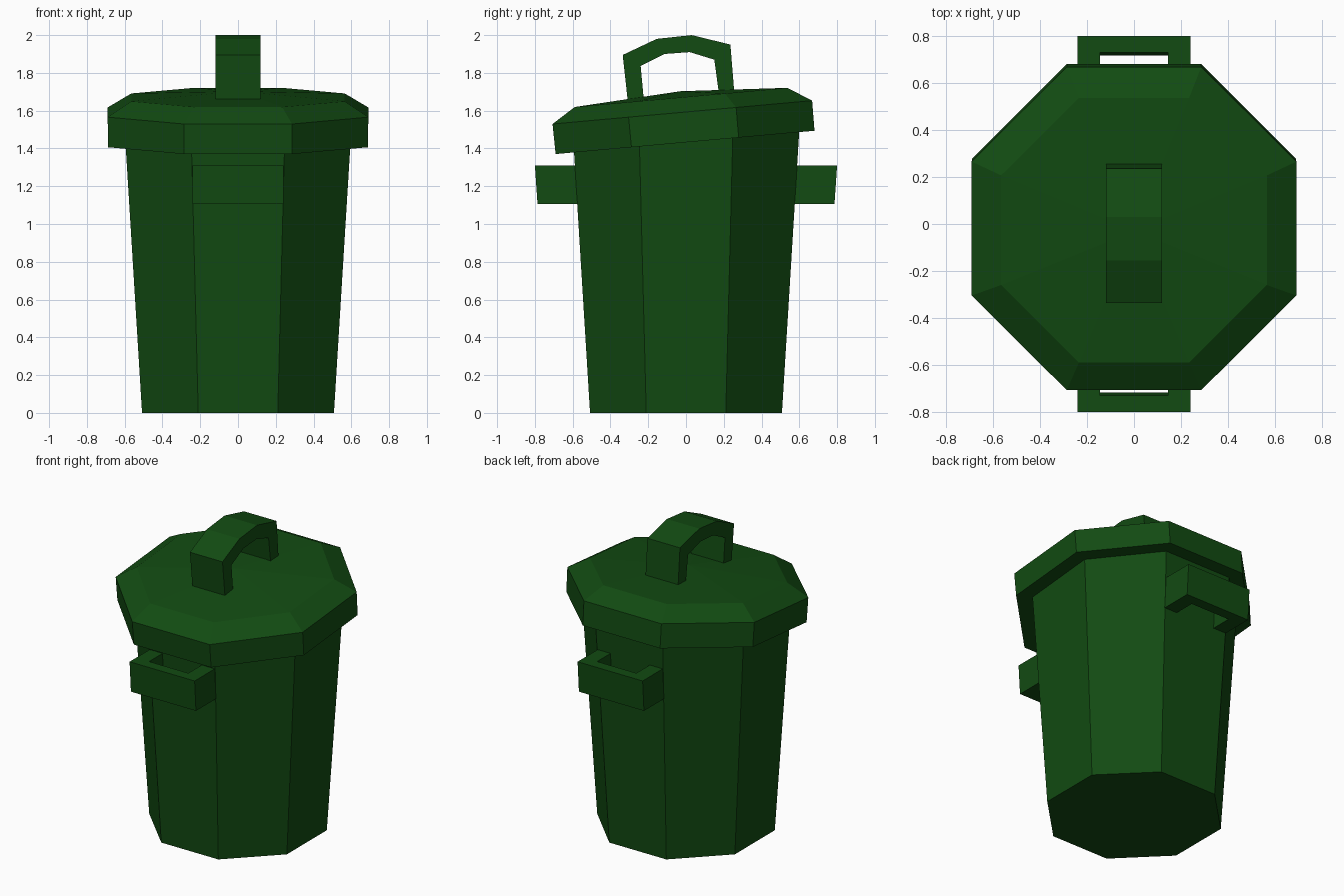
import bpy, bmesh, math
from mathutils import Matrix

if "Cube" in bpy.data.objects:
    bpy.data.objects.remove(bpy.data.objects["Cube"])

green = bpy.data.materials.new("dark_green")
green.diffuse_color = (0.006, 0.07, 0.006, 1)
green.use_nodes = True
green.node_tree.nodes["Principled BSDF"].inputs["Base Color"].default_value = green.diffuse_color


def finish(name, bm):
    bmesh.ops.recalc_face_normals(bm, faces=bm.faces)
    mesh = bpy.data.meshes.new(name)
    bm.to_mesh(mesh)
    bm.free()
    obj = bpy.data.objects.new(name, mesh)
    obj.data.materials.append(green)
    bpy.context.collection.objects.link(obj)
    return obj


def octagon_stack(name, rings, apex=None):
    """Closed octagonal solid from (apothem, height) rings, optional centre peak."""
    bm = bmesh.new()
    loops = []
    for apothem, z in rings:
        r = apothem / math.cos(math.pi / 8)
        loops.append([bm.verts.new((r * math.cos(a), r * math.sin(a), z))
                      for a in (math.pi / 8 + k * math.pi / 4 for k in range(8))])
    for lo, hi in zip(loops, loops[1:]):
        for i in range(8):
            j = (i + 1) % 8
            bm.faces.new((lo[i], lo[j], hi[j], hi[i]))
    bm.faces.new(loops[0][::-1])
    if apex is None:
        bm.faces.new(loops[-1])
    else:
        tip = bm.verts.new((0, 0, apex))
        for i in range(8):
            bm.faces.new((loops[-1][i], loops[-1][(i + 1) % 8], tip))
    return finish(name, bm)


def band(name, outer, inner, side_a, side_b):
    """Bent bar: outer and inner outlines swept between two placements."""
    bm = bmesh.new()
    rows = [[bm.verts.new(p) for p in (side_a(*o), side_a(*i), side_b(*i), side_b(*o))]
            for o, i in zip(outer, inner)]
    for r, s in zip(rows, rows[1:]):
        for k in range(4):
            m = (k + 1) % 4
            bm.faces.new((r[k], r[m], s[m], s[k]))
    bm.faces.new(rows[0])
    bm.faces.new(rows[-1])
    return finish(name, bm)


# Tapered bin body
octagon_stack("bin_body", [(0.508, 0), (0.60, 1.5)])

# Lid, sitting tilted with its front edge lower
lid = octagon_stack("lid", [(0.688, 0), (0.69, 0.16), (0.565, 0.239)], apex=0.272)
lid.data.transform(Matrix.Translation((0, -0.005, 1.432))
                   @ Matrix.Rotation(math.radians(5.15), 4, 'X'))

# Arched lid handle, outline in y and z
arch_outer = [(-0.306, 1.63), (-0.335, 1.895), (-0.155, 1.98),
              (0.03, 2.0), (0.235, 1.95), (0.257, 1.68)]
arch_inner = [(-0.222, 1.64), (-0.24, 1.837), (-0.115, 1.90),
              (0.02, 1.91), (0.15, 1.87), (0.177, 1.67)]
band("lid_handle", arch_outer, arch_inner,
     lambda y, z: (-0.12, y, z), lambda y, z: (0.12, y, z))

# Front and back carrying handles, leaning with the body wall
grip_outer = [(-0.24, 0.55), (-0.24, 0.80), (0.24, 0.80), (0.24, 0.55)]
grip_inner = [(-0.145, 0.55), (-0.145, 0.73), (0.145, 0.73), (0.145, 0.55)]
for name, s in (("front_handle", -1), ("back_handle", 1)):
    band(name, grip_outer, grip_inner,
         lambda x, y: (x, s * y, 1.31), lambda x, y: (x, s * (y - 0.014), 1.105))
